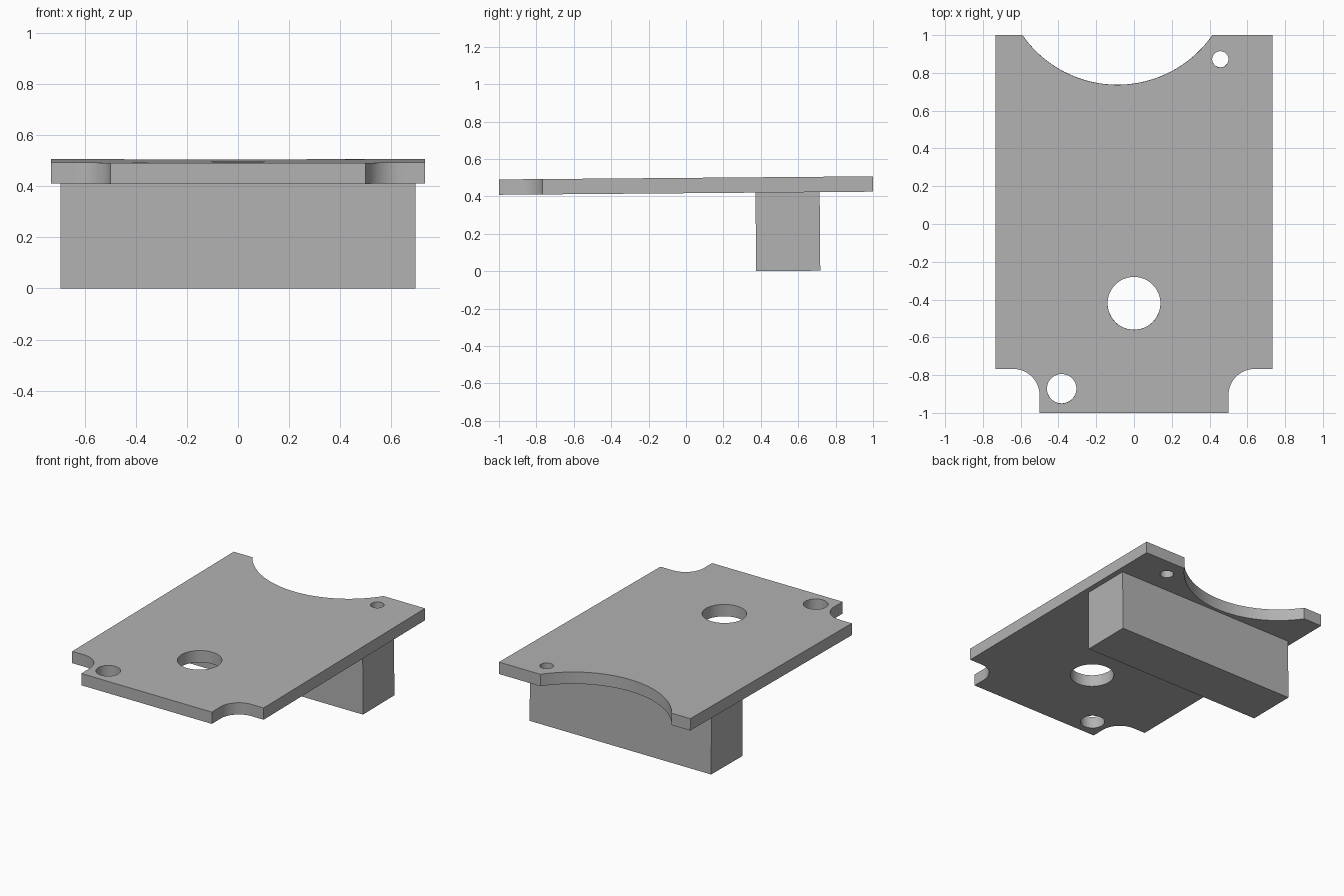
import bpy, bmesh
from math import pi, sin, cos, asin
from mathutils import Matrix, Vector

cube = bpy.data.objects.get("Cube")
if cube:
    bpy.data.objects.remove(cube, do_unlink=True)

TILT = 0.0083      # the whole part leans up slightly toward the back
SHIFT = 0.004      # keeps the tilted plate centred in y

grey = bpy.data.materials.new("plain grey")
grey.use_nodes = True
colour = (0.45, 0.45, 0.45, 1)
grey.diffuse_color = colour
grey.node_tree.nodes["Principled BSDF"].inputs["Base Color"].default_value = colour


def arc(cx, cy, r, start, end, steps):
    """Points along an arc, both ends included."""
    angles = [start + (end - start) * i / steps for i in range(steps + 1)]
    return [(cx + r * cos(a), cy + r * sin(a)) for a in angles]


def prism(name, outline, z0, z1):
    """Upright solid from a counter-clockwise outline."""
    bm = bmesh.new()
    base = bm.faces.new([bm.verts.new((x, y + SHIFT, z0)) for x, y in outline])
    out = bmesh.ops.extrude_face_region(bm, geom=[base])
    top = [v for v in out["geom"] if isinstance(v, bmesh.types.BMVert)]
    bmesh.ops.translate(bm, verts=top, vec=Vector((0, 0, z1 - z0)))
    bmesh.ops.recalc_face_normals(bm, faces=bm.faces)
    mesh = bpy.data.meshes.new(name)
    bm.to_mesh(mesh)
    bm.free()
    mesh.materials.append(grey)
    obj = bpy.data.objects.new(name, mesh)
    bpy.context.collection.objects.link(obj)
    return obj


def finish(obj):
    """Lean the part and keep its edges crisp."""
    obj.data.transform(Matrix.Rotation(TILT, 4, "X"))
    bpy.ops.object.select_all(action="DESELECT")
    obj.select_set(True)
    bpy.context.view_layer.objects.active = obj
    bpy.ops.object.shade_smooth_by_angle(angle=0.5)


# Plate outline: rounded notches at the front corners, shallow bay at the back
half, nose, corner, r = 0.733, 0.5, -0.767, 0.14
bay_x, bay_r, bay_y = -0.088, 0.612, 1.349
sweep = asin(0.5025 / bay_r)
right_notch = arc(nose + r, corner - r, r, pi, pi / 2, 16)
left_notch = [(-x, y) for x, y in reversed(right_notch)]
bay = arc(bay_x, bay_y, bay_r, -pi / 2 + sweep, -pi / 2 - sweep, 48)
bay[0], bay[-1] = (bay[0][0], 1), (bay[-1][0], 1)
outline = ([(-nose, -1), (nose, -1)] + right_notch + [(half, corner), (half, 1)]
           + bay + [(-half, 1), (-half, corner)] + left_notch)
plate = prism("plate", outline, 0.417, 0.499)

# Round through holes
for x, y, radius in [(0, -0.42, 0.14), (-0.383, -0.872, 0.078), (0.457, 0.872, 0.043)]:
    cutter = prism("hole_cutter", arc(x, y, radius, 0, 2 * pi, 48)[:-1], 0.3, 0.6)
    cutter.hide_render = True
    mod = plate.modifiers.new("hole", "BOOLEAN")
    mod.operation, mod.solver, mod.object = "DIFFERENCE", "EXACT", cutter
    bpy.context.view_layer.objects.active = plate
    bpy.ops.object.modifier_apply(modifier=mod.name)
    bpy.data.objects.remove(cutter, do_unlink=True)
finish(plate)

# Cross block under the rear of the plate
bx, y0, y1 = 0.695, 0.371, 0.714
block = prism("cross_block", [(-bx, y0), (bx, y0), (bx, y1), (-bx, y1)], -0.003, 0.417)
finish(block)
